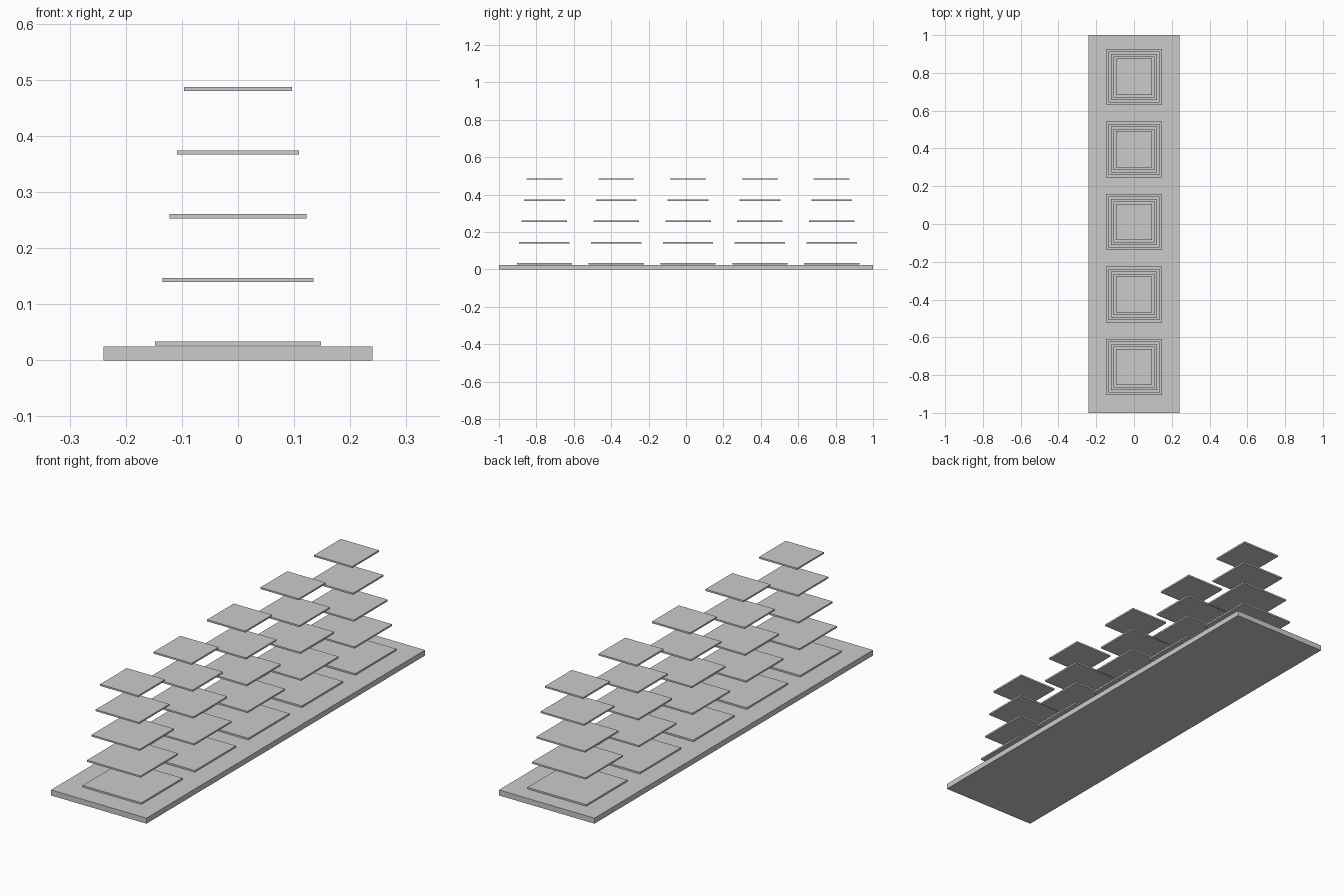
import bpy

if "Cube" in bpy.data.objects:
    bpy.data.objects.remove(bpy.data.objects["Cube"])


def box(name, size, center):
    bpy.ops.mesh.primitive_cube_add(size=1, location=center)
    ob = bpy.context.object
    ob.name = name
    ob.scale = size
    bpy.ops.object.transform_apply(location=False, rotation=False, scale=True)
    return ob


# Long base slab
box("base_slab", (0.48, 2.0, 0.025), (0, 0, 0.0125))

# Five stacks of five square plates, tapering upward
COUNT, LEVELS = 5, 5
for i in range(COUNT):
    y = -0.757 + 0.384 * i
    for k in range(LEVELS):
        width = 0.295 - 0.0257 * k
        z = 0.0298 + 0.1135 * k
        box(f"stack_{i + 1}_plate_{k + 1}", (width, width, 0.0075), (0, y, z))
